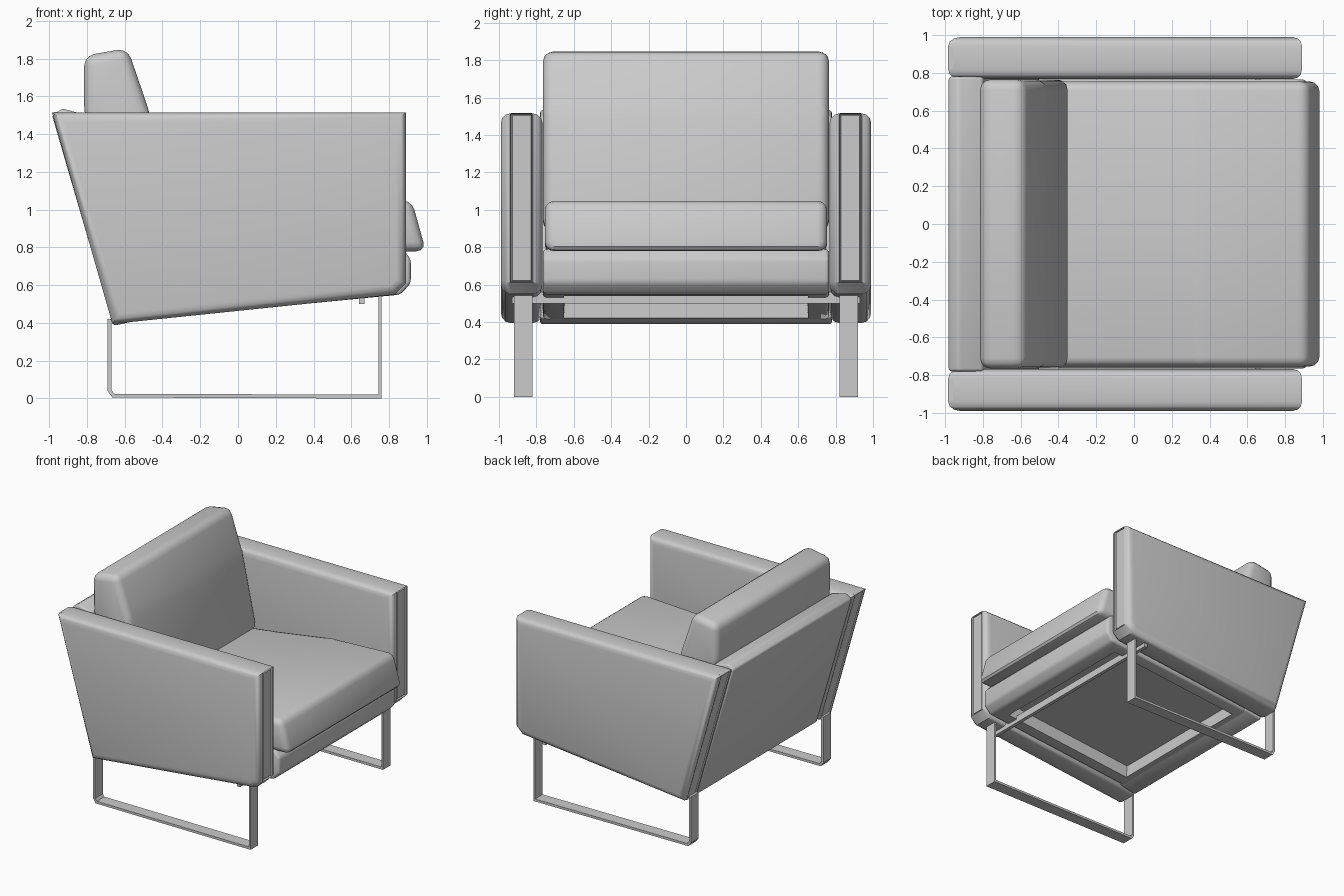
import bpy, bmesh, math

cube = bpy.data.objects.get("Cube")
if cube:
    bpy.data.objects.remove(cube)

grey = bpy.data.materials.new("soft grey")
grey.use_nodes = True
GREY = (0.6, 0.6, 0.6, 1)
grey.diffuse_color = GREY
grey.node_tree.nodes["Principled BSDF"].inputs["Base Color"].default_value = GREY


def panel(bm, direction, steps):
    """Inset the largest face that looks along direction, once per (thickness, depth)."""
    faces = [f for f in bm.faces if f.normal[direction[0]] * direction[1] > 0.8]
    face = max(faces, key=lambda f: f.calc_area())
    for thickness, depth in steps:
        bmesh.ops.inset_individual(bm, faces=[face], thickness=thickness, depth=depth)


def prism(name, profile, y0, y1, bevel=0.0, rim_only=False, panels=()):
    """Extrude a side profile (x, z) across y, round its edges and inset panels."""
    bm = bmesh.new()
    face = bm.faces.new([bm.verts.new((x, y0, z)) for x, z in profile])
    side = bmesh.ops.extrude_face_region(bm, geom=[face])["geom"]
    moved = [v for v in side if isinstance(v, bmesh.types.BMVert)]
    bmesh.ops.translate(bm, verts=moved, vec=(0, y1 - y0, 0))
    bmesh.ops.recalc_face_normals(bm, faces=bm.faces)
    if bevel:
        edges = [e for e in bm.edges
                 if not rim_only or e.verts[0].co.y == e.verts[1].co.y]
        bmesh.ops.bevel(bm, geom=edges, offset=bevel, segments=3,
                        profile=0.5, affect='EDGES', clamp_overlap=False)
    bm.normal_update()
    for direction, steps in panels:
        panel(bm, direction, steps)
    mesh = bpy.data.meshes.new(name)
    bm.to_mesh(mesh)
    bm.free()
    mesh.materials.append(grey)
    obj = bpy.data.objects.new(name, mesh)
    bpy.context.collection.objects.link(obj)
    bpy.ops.object.select_all(action='DESELECT')
    obj.select_set(True)
    bpy.context.view_layer.objects.active = obj
    bpy.ops.object.shade_smooth_by_angle(angle=math.radians(35))


# Side profiles, front of the chair towards +x
arm = [(-0.985, 1.515), (0.89, 1.515), (0.89, 0.61), (0.83, 0.55), (-0.665, 0.395)]
leg = [(-0.69, 0.42), (-0.69, 0.04), (-0.665, 0.005), (0.76, 0), (0.76, 0.56),
       (0.745, 0.56), (0.745, 0.02), (-0.655, 0.025), (-0.67, 0.045), (-0.67, 0.42)]
groove = [(0.008, -0.025), (0.008, 0.02)]

# Arms with rounded rims, a piped front and rear panel, and flat strap legs
for side, s in (("left", 1), ("right", -1)):
    prism(side + "_arm", arm, s * 0.768, s * 0.99, 0.05, True,
          panels=[((0, 1), groove), ((0, -1), groove)])
    prism(side + "_sled_leg", leg, s * 0.82, s * 0.92)

# Thin rail under the front of the seat
prism("cross_rail", [(0.64, 0.5), (0.67, 0.5), (0.67, 0.56), (0.64, 0.56)], -0.93, 0.93)

# Sloping backrest shell
prism("back_panel", [(-0.985, 1.5), (-0.93, 1.535), (-0.8, 1.5), (-0.5, 0.42), (-0.66, 0.385)],
      -0.78, 0.78, 0.015)

# Seat base, hollow underneath
prism("seat_base", [(-0.62, 0.78), (0.87, 0.79), (0.915, 0.74), (0.915, 0.61),
                    (0.86, 0.55), (-0.58, 0.41)],
      -0.765, 0.765, 0.02, panels=[((2, -1), [(0.13, 0), (0.01, -0.1)])])

# Loose seat cushion, sinking towards the back, front edge sloping forward
prism("seat_cushion", [(-0.52, 0.76), (-0.52, 0.9), (-0.2, 0.94), (0.35, 1.025),
                       (0.92, 1.05), (0.995, 0.78)],
      -0.755, 0.755, 0.05)

# Loose back cushion leaning on the shell
prism("back_cushion", [(-0.815, 1.815), (-0.585, 1.855), (-0.47, 1.52),
                       (-0.34, 0.9), (-0.58, 0.88), (-0.815, 1.5)],
      -0.765, 0.765, 0.055)
